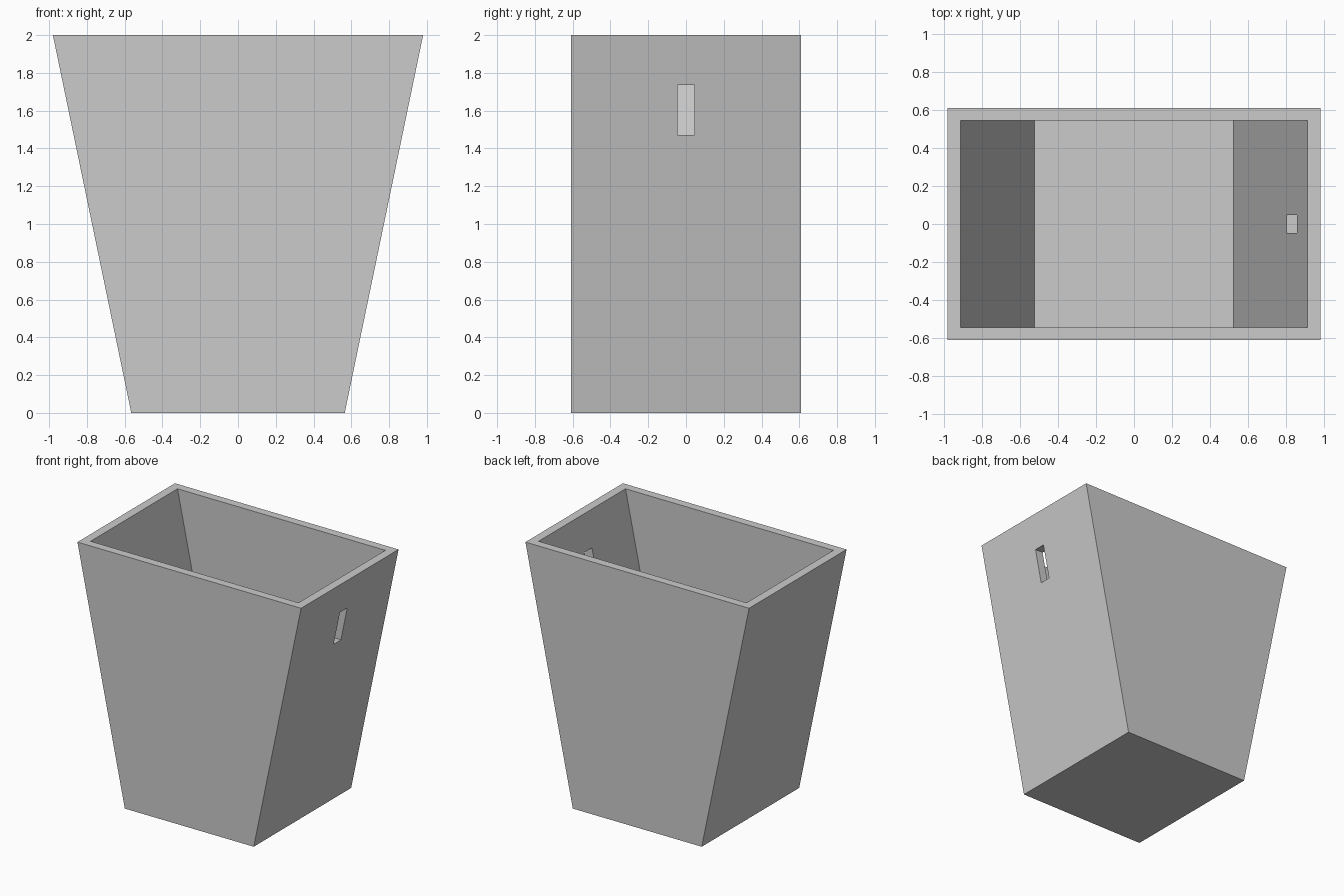
import bpy, bmesh

if "Cube" in bpy.data.objects:
    bpy.data.objects.remove(bpy.data.objects["Cube"])

SLOPE = 0.2075  # outward flare of the end walls per unit of height


def tapered_box(name, x_low, x_high, y, z_low, z_high, x_mid=0.0):
    """Box whose half-width in x goes from x_low at the base to x_high on top."""
    bm = bmesh.new()
    bmesh.ops.create_cube(bm, size=2)
    for v in bm.verts:
        top = v.co.z > 0
        v.co.x = x_mid + v.co.x * (x_high if top else x_low)
        v.co.y *= y
        v.co.z = z_high if top else z_low
    mesh = bpy.data.meshes.new(name)
    bm.to_mesh(mesh)
    bm.free()
    obj = bpy.data.objects.new(name, mesh)
    bpy.context.collection.objects.link(obj)
    return obj


def cut(target, cutter):
    cutter.hide_render = True
    cutter.display_type = 'WIRE'
    mod = target.modifiers.new(cutter.name, 'BOOLEAN')
    mod.operation = 'DIFFERENCE'
    mod.solver = 'EXACT'
    mod.object = cutter


# Flared bin body
body = tapered_box("bin_body", 0.565, 0.98, 0.61, 0, 2)

# Hollow interior, parallel to the outer walls and open at the top
floor_z, over = 0.124, 2.1
cavity = tapered_box("cavity_cutter", 0.911 - SLOPE * (2 - floor_z),
                     0.911 + SLOPE * (over - 2), 0.544, floor_z, over)
cut(body, cavity)

# Grip slot through the right end wall
slot = tapered_box("slot_cutter", 0.25, 0.25, 0.046, 1.47, 1.737, x_mid=0.85)
cut(body, slot)
